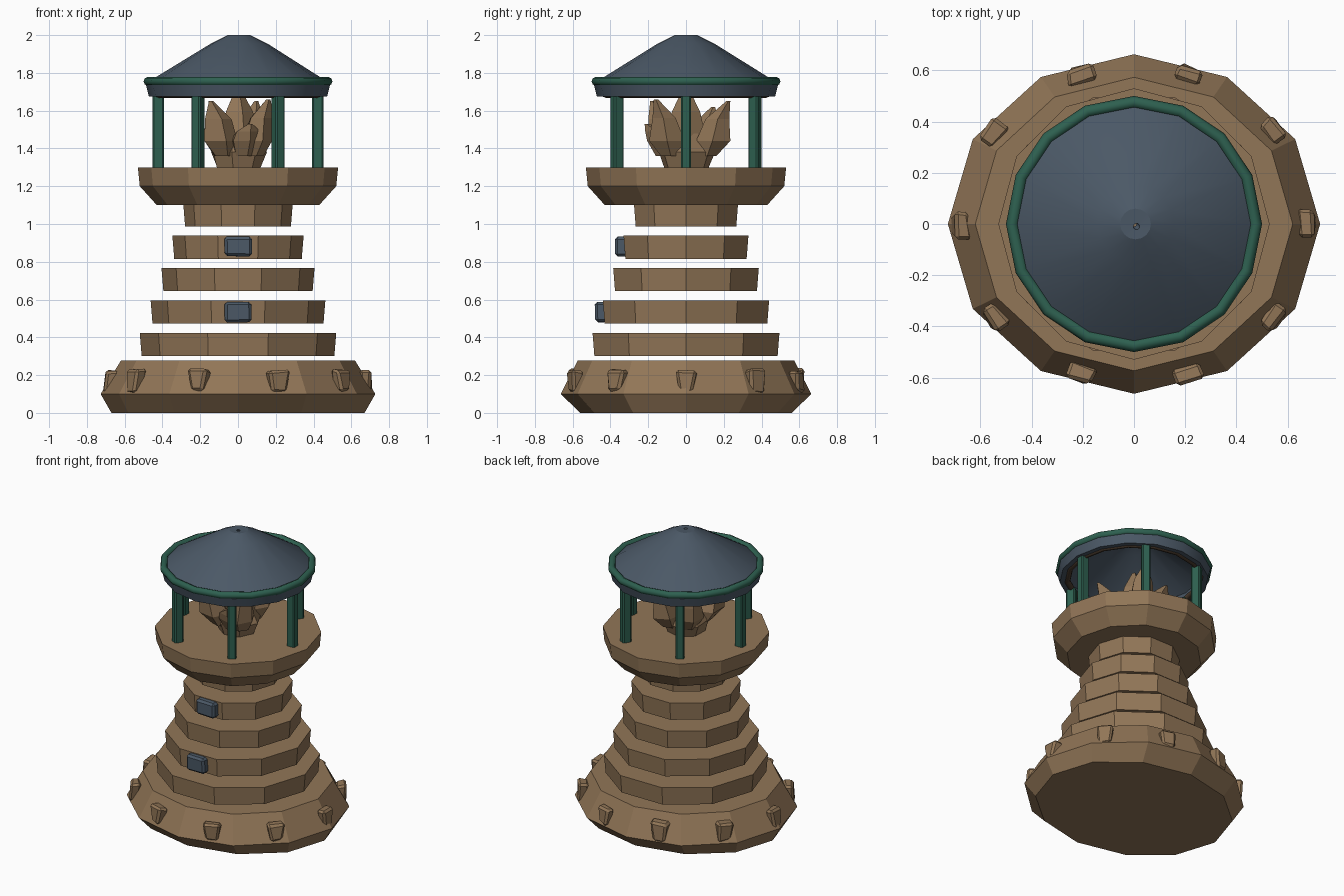
import bpy, bmesh, math, random
from mathutils import Vector, Matrix

random.seed(4)
if "Cube" in bpy.data.objects:
    bpy.data.objects.remove(bpy.data.objects["Cube"], do_unlink=True)


def material(name, rgb):
    m = bpy.data.materials.new(name)
    m.use_nodes = True
    m.diffuse_color = (*rgb, 1)
    m.node_tree.nodes["Principled BSDF"].inputs["Base Color"].default_value = (*rgb, 1)
    return m


STONE = material("sandy stone", (0.285, 0.18, 0.095))
SLATE = material("blue slate", (0.07, 0.098, 0.133))
GREEN = material("green metal", (0.027, 0.117, 0.08))
DARK = material("dark brown trim", (0.07, 0.045, 0.028))


def finish(name, bm, mat, smooth=None):
    bmesh.ops.recalc_face_normals(bm, faces=bm.faces)
    me = bpy.data.meshes.new(name)
    bm.to_mesh(me)
    bm.free()
    me.materials.append(mat)
    ob = bpy.data.objects.new(name, me)
    bpy.context.collection.objects.link(ob)
    if smooth:
        bpy.ops.object.select_all(action="DESELECT")
        ob.select_set(True)
        bpy.context.view_layer.objects.active = ob
        bpy.ops.object.shade_smooth_by_angle(angle=math.radians(smooth))
    return ob


def loft(name, rings, sides, mat, centre=(0, 0), closed=False, smooth=None, wobble=0):
    """Stack rings of (rx, ry, z, dx, dy) and skin them."""
    bm = bmesh.new()
    loops = []
    for rx, ry, z, dx, dy in rings:
        loop = []
        for i in range(sides):
            a = math.tau * i / sides
            k = 1 + random.uniform(-wobble, wobble)
            loop.append(bm.verts.new((centre[0] + dx + k * rx * math.cos(a),
                                      centre[1] + dy + k * ry * math.sin(a), z)))
        loops.append(loop)
    pairs = list(zip(loops, loops[1:]))
    if closed:
        pairs.append((loops[-1], loops[0]))
    for a, b in pairs:
        for i in range(sides):
            j = (i + 1) % sides
            bm.faces.new((a[i], a[j], b[j], b[i]))
    if not closed:
        bm.faces.new(loops[0])
        bm.faces.new(loops[-1])
    return finish(name, bm, mat, smooth)


def turned(name, profile, sides, mat, **kw):
    return loft(name, [(r, r, z, 0, 0) for r, z in profile], sides, mat, **kw)


def block(name, size, loc, angle, mat, bevel=0.0, taper=1.0, jitter=0.0):
    """Bevelled box; local x points outward, the lower end is scaled by taper."""
    bm = bmesh.new()
    bmesh.ops.create_cube(bm, size=1)
    for v in bm.verts:
        k = taper if v.co.z < 0 else 1
        v.co = Vector((v.co.x * size[0], v.co.y * size[1] * k, v.co.z * size[2]))
        v.co += Vector([random.uniform(-jitter, jitter) for _ in range(3)])
    if bevel:
        bmesh.ops.bevel(bm, geom=bm.edges[:], offset=bevel, segments=1, affect="EDGES")
    bm.transform(Matrix.Translation(loc) @ Matrix.Rotation(angle, 4, "Z"))
    return finish(name, bm, mat)


# Oval foundation
loft("foundation", [(0.67, 0.56, 0, 0, 0), (0.727, 0.663, 0.1, 0, 0),
                    (0.62, 0.573, 0.277, 0, 0)], 12, STONE)

# Knobs around the foundation
for i in range(10):
    a = math.tau * i / 10
    block(f"foundation_knob_{i + 1}", (0.07, 0.11, 0.12),
          (0.672 * math.cos(a), 0.612 * math.sin(a), 0.17), a, STONE,
          bevel=0.014, taper=0.7, jitter=0.01)

# Tower courses, separated by open gaps
for i in range(5):
    r, z = 0.52 - 0.0575 * i, 0.3 + 0.172 * i
    turned(f"tower_course_{i + 1}", [(r - 0.01, z), (r, z + 0.122)], 10, STONE)

# Windows on the second and fourth courses
for name, y, z in (("lower_window", -0.445, 0.533), ("upper_window", -0.335, 0.882)):
    block(name, (0.075, 0.145, 0.105), (0, y, z), -math.pi / 2, SLATE,
          bevel=0.014, jitter=0.004)

# Gallery platform
turned("gallery_platform", [(0.43, 1.1), (0.52, 1.2), (0.53, 1.3)], 12, STONE)

# Lantern posts
for i in range(6):
    a = math.tau * i / 6
    block(f"lantern_post_{i + 1}", (0.06, 0.054, 0.4),
          (0.422 * math.cos(a), 0.422 * math.sin(a), 1.49), a, GREEN, bevel=0.008)

# Faceted stone flame: a stem and a ring of leaning shards
turned("flame_stem", [(0.12, 1.29), (0.15, 1.38), (0.1, 1.48)], 7, STONE, wobble=0.06)
for i, (x, y, r, top) in enumerate([(0.1, -0.1, 0.09, 1.66), (-0.09, -0.11, 0.1, 1.65),
                                    (-0.09, 0.09, 0.09, 1.62), (0.06, 0.14, 0.09, 1.65),
                                    (0, 0, 0.11, 1.72), (0.04, -0.13, 0.09, 1.53)]):
    loft(f"flame_shard_{i + 1}",
         [(r * 0.6, r * 0.6, 1.36, -0.2 * x, -0.2 * y), (r, r, 1.44, 0, 0),
          (r * 0.75, r * 0.75, 1.44 + 0.55 * (top - 1.44), 0.2 * x, 0.2 * y),
          (r * 0.13, r * 0.13, top, 0.6 * x, 0.6 * y)],
         5, STONE, centre=(x, y), wobble=0.12)

# Hollow roof with a slightly crooked tip
outer = [(0.472, 1.675), (0.487, 1.735), (0.455, 1.765), (0.15, 1.955), (0.06, 2.0)]
inner = [(0.01, 1.965), (0.13, 1.93), (0.43, 1.74), (0.44, 1.675)]
rings = [(r, r, z, 0.006 if z > 1.9 else 0, 0) for r, z in outer]
rings += [(0.012, 0.012, 1.998, 0.01, -0.01)]
roof = loft("roof", rings + [(r, r, z, 0, 0) for r, z in inner], 16, SLATE,
            closed=True, smooth=25)


def hoop(name, radius, thick, z, mat):
    profile = [(radius + thick * math.cos(math.tau * k / 8),
                z + thick * math.sin(math.tau * k / 8)) for k in range(8)]
    return turned(name, profile, 16, mat, closed=True, smooth=50)


# Rim hoop and inner trim ring
hoop("roof_rim", 0.476, 0.024, 1.755, GREEN)
hoop("inner_trim_ring", 0.425, 0.02, 1.688, DARK)
